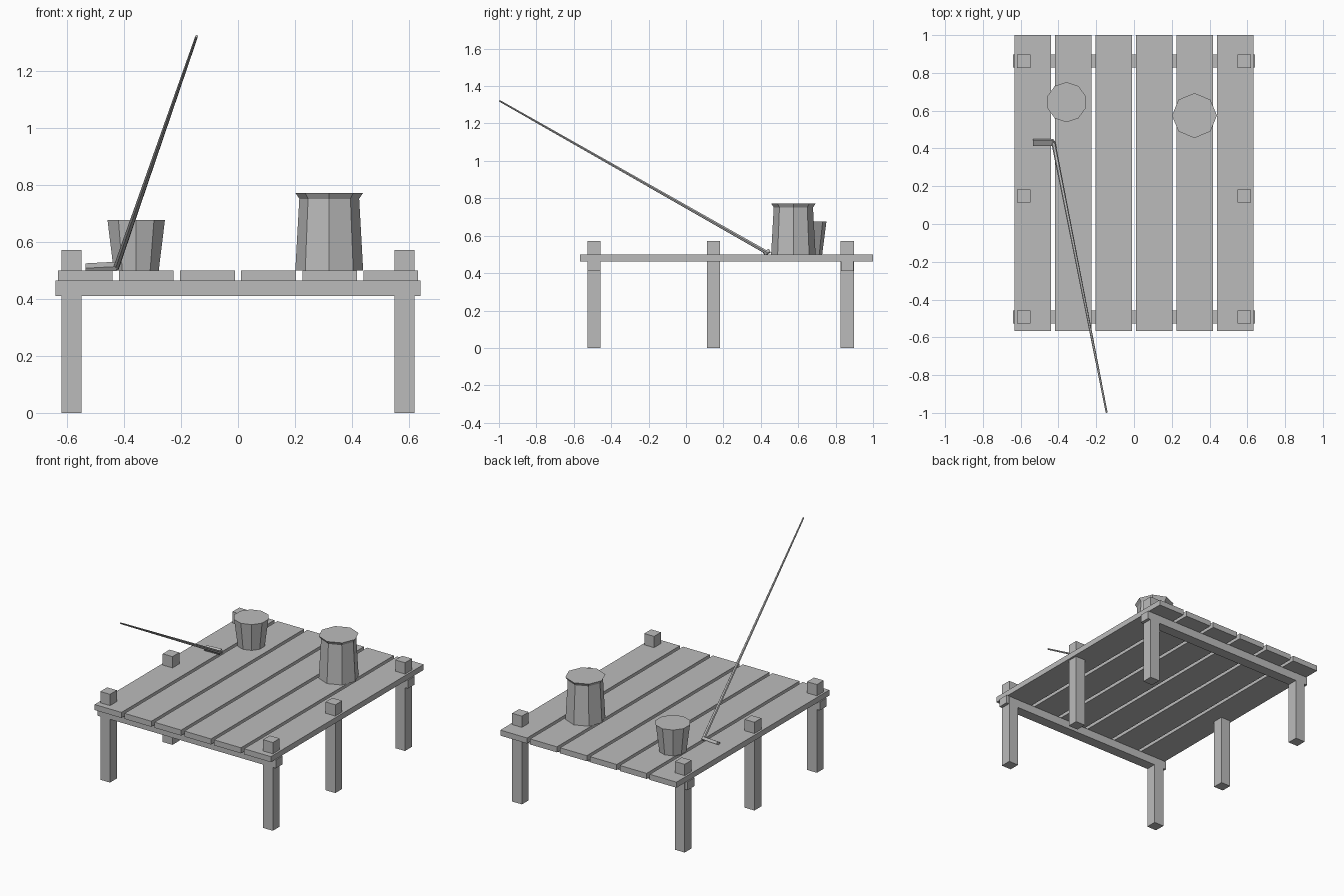
import bpy
import math
from mathutils import Vector

cube = bpy.data.objects.get("Cube")
if cube:
    bpy.data.objects.remove(cube, do_unlink=True)

grey = bpy.data.materials.new("plain grey")
grey.use_nodes = True
GREY = (0.5, 0.5, 0.5, 1)
grey.diffuse_color = GREY
grey.node_tree.nodes["Principled BSDF"].inputs["Base Color"].default_value = GREY


def make(name, verts, faces):
    mesh = bpy.data.meshes.new(name)
    mesh.from_pydata(verts, [], faces)
    mesh.materials.append(grey)
    obj = bpy.data.objects.new(name, mesh)
    bpy.context.collection.objects.link(obj)
    return obj


def box(name, centre, size, rotation=(0, 0, 0)):
    bpy.ops.mesh.primitive_cube_add(size=1, location=centre, rotation=rotation)
    obj = bpy.context.object
    obj.name = name
    obj.scale = size
    obj.data.materials.append(grey)
    return obj


def turned(name, profile, sides, start=0.0):
    """Closed faceted body from (radius, height) rings."""
    verts, faces = [], []
    for r, z in profile:
        for i in range(sides):
            a = start + math.tau * i / sides
            verts.append((r * math.cos(a), r * math.sin(a), z))
    for k in range(len(profile) - 1):
        for i in range(sides):
            j = (i + 1) % sides
            a, b = k * sides, (k + 1) * sides
            faces.append((a + i, a + j, b + j, b + i))
    faces.append(tuple(reversed(range(sides))))
    faces.append(tuple(range(len(verts) - sides, len(verts))))
    return make(name, verts, faces)


# Deck planks
for i in range(6):
    box(f"plank_{i + 1}", ((i - 2.5) * 0.2144, 0.217, 0.481), (0.192, 1.566, 0.036))

# Posts, three along each side
rows = {"front": -0.492, "middle": 0.148, "back": 0.862}
for row, y in rows.items():
    for side, x in (("right", -0.584), ("left", 0.584)):
        box(f"{row}_{side}_post", (x, y, 0.286), (0.07, 0.07, 0.572))

# Cross beams under the planks
for row in ("front", "back"):
    box(f"{row}_beam", (0, rows[row], 0.437), (1.28, 0.069, 0.054))

# Bucket and flared can standing on the deck
bucket = turned("bucket", [(0.083, 0), (0.106, 0.178)], 10, math.pi / 2)
bucket.location = (-0.357, 0.645, 0.499)
can = turned("flared_can", [(0.119, 0), (0.105, 0.252), (0.119, 0.273)], 8)
can.location = (0.32, 0.574, 0.499)

# Tapered fishing rod leaning out over the front
butt, tip = Vector((-0.428, 0.437, 0.507)), Vector((-0.145, -0.997, 1.321))
axis = tip - butt
rod = turned("fishing_rod", [(0.011, 0), (0.005, axis.length)], 6)
rod.location = butt
rod.rotation_mode = "QUATERNION"
rod.rotation_quaternion = axis.to_track_quat("Z", "Y")

# Reel handle at the rod's butt
box("reel_handle", (-0.481, 0.432, 0.511), (0.108, 0.034, 0.018),
    (math.radians(30), math.radians(-3), 0))
